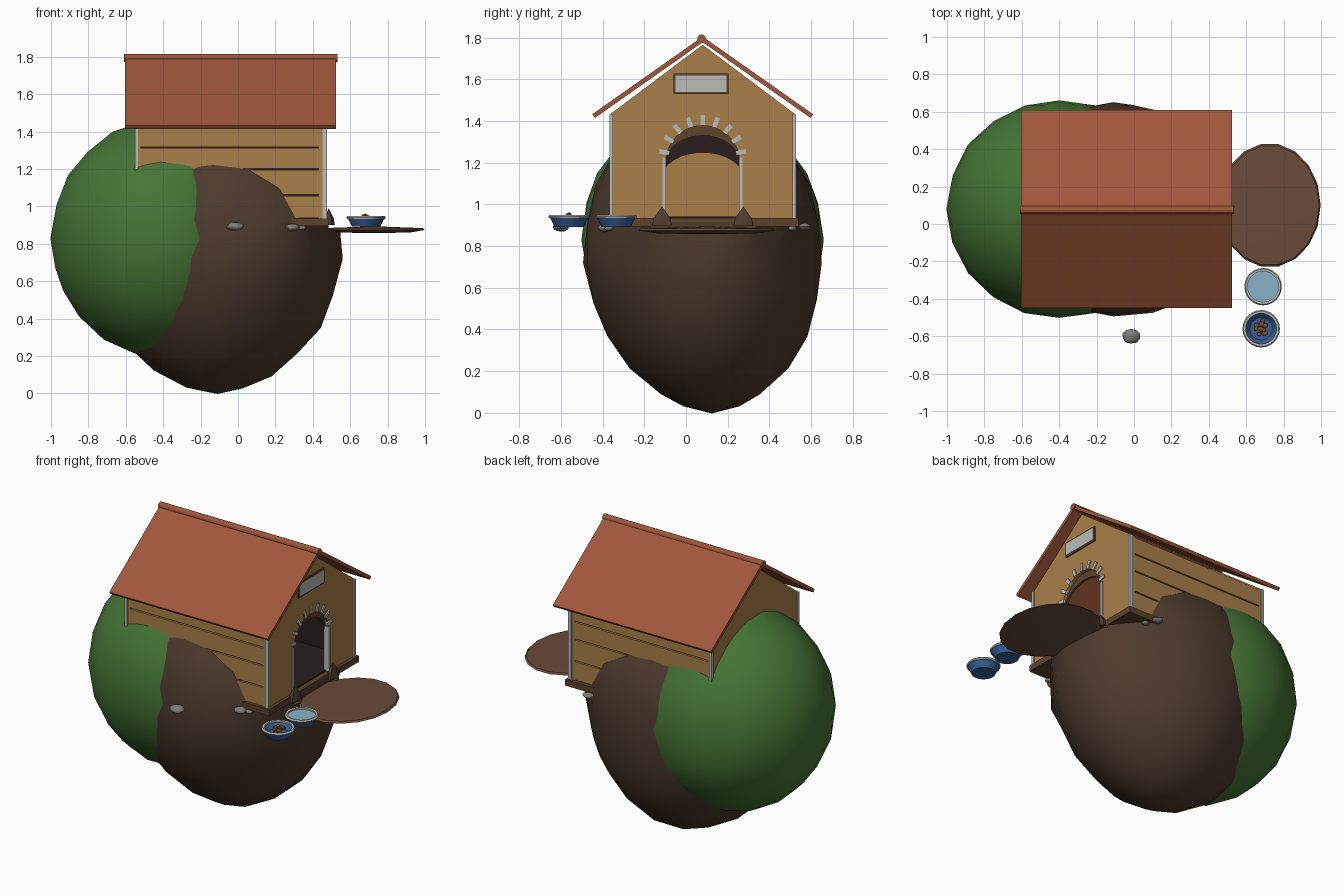
import bpy, bmesh, math, random
from mathutils import Matrix

if "Cube" in bpy.data.objects:
    bpy.data.objects.remove(bpy.data.objects["Cube"])

random.seed(4)
CY = 0.08  # house centre line


def mat(name, r, g, b):
    m = bpy.data.materials.new(name)
    m.diffuse_color = (r, g, b, 1)
    m.use_nodes = True
    m.node_tree.nodes["Principled BSDF"].inputs["Base Color"].default_value = m.diffuse_color
    return m


EARTH = mat("earth", .075, .042, .026)
GRASS = mat("grass", .06, .175, .036)
WOOD = mat("wood", .4, .215, .068)
DARK = mat("dark_wood", .11, .055, .025)
BLACK = mat("dark_inside", .02, .013, .012)
ROOF = mat("roof_red", .35, .095, .042)
PATH = mat("path", .14, .07, .042)
TRIM = mat("trim", .5, .5, .47)
STONE = mat("stone", .22, .2, .18)
BLUE = mat("bowl_blue", .035, .11, .3)
WATER = mat("water", .25, .45, .58)
FOOD = mat("food", .2, .08, .025)


def finish(name, bm, material, smooth=False):
    bmesh.ops.recalc_face_normals(bm, faces=bm.faces[:])
    me = bpy.data.meshes.new(name)
    bm.to_mesh(me)
    bm.free()
    ob = bpy.data.objects.new(name, me)
    bpy.context.collection.objects.link(ob)
    if material:
        me.materials.append(material)
    if smooth:
        bpy.ops.object.select_all(action='DESELECT')
        ob.select_set(True)
        bpy.context.view_layer.objects.active = ob
        bpy.ops.object.shade_smooth_by_angle(angle=math.radians(40))
    return ob


def box(name, x0, x1, y0, y1, z0, z1, material):
    bm = bmesh.new()
    bmesh.ops.create_cube(bm, size=1)
    for v in bm.verts:
        v.co = ((x0 + x1) / 2 + v.co.x * (x1 - x0), (y0 + y1) / 2 + v.co.y * (y1 - y0),
                (z0 + z1) / 2 + v.co.z * (z1 - z0))
    return finish(name, bm, material)


def prism(name, pts, x0, x1, material):
    """Extrude a (y, z) outline along x."""
    bm = bmesh.new()
    f = bm.faces.new([bm.verts.new((x0, y, z)) for y, z in pts])
    r = bmesh.ops.extrude_face_region(bm, geom=[f])
    for v in r["geom"]:
        if isinstance(v, bmesh.types.BMVert):
            v.co.x = x1
    return finish(name, bm, material)


def lathe(name, prof, cx, cy, material, n=24, sx=1, sy=1):
    """Spin an (r, z) profile about a vertical axis."""
    bm = bmesh.new()
    vs = [bm.verts.new((r, 0, z)) for r, z in prof]
    es = [bm.edges.new(p) for p in zip(vs, vs[1:])]
    bmesh.ops.spin(bm, geom=vs + es, cent=(0, 0, 0), axis=(0, 0, 1), angle=2 * math.pi, steps=n)
    bmesh.ops.remove_doubles(bm, verts=bm.verts[:], dist=1e-4)
    for v in bm.verts:
        v.co = (cx + v.co.x * sx, cy + v.co.y * sy, v.co.z)
    return finish(name, bm, material, True)


def lump(name, c, r, material, sub=2, p_up=2, p_low=2, jitter=.012, lean=0):
    """Rounded lump; the exponents make each half boxier or more pointed."""
    bm = bmesh.new()
    bmesh.ops.create_icosphere(bm, subdivisions=sub, radius=1)
    for v in bm.verts:
        p = p_up if v.co.z > 0 else p_low
        k = sum(abs(a) ** p for a in v.co) ** (-1 / p) * (1 + random.uniform(-jitter, jitter))
        v.co = [c[i] + v.co[i] * k * r[i] for i in range(3)]
        v.co.y += lean * max(0, c[2] - v.co.z)
    return finish(name, bm, material, True)


def arc(ry, rz, zc, n=16):
    return [(CY + ry * math.cos(math.pi * i / n), zc + rz * math.sin(math.pi * i / n)) for i in range(n + 1)]


# Earth and grass hills, hollowed where the house and its doorstep sit
hills = [lump("earth_hill", (-.11, CY, .72), (.67, .573, .725), EARTH, 3, 2.25, 1.8, .006, .06),
         lump("grass_hill", (-.4, CY, .83), (.6, .583, .635), GRASS, 3, 2, 2, .006)]
for x0, x1, z0 in ((-.53, .5, .915), (.485, .8, .88)):
    cutter = box("cutter", x0, x1, -.345, .505, z0, 1.7, None)
    cutter.hide_render = True
    for h in hills:
        m = h.modifiers.new("hollow", 'BOOLEAN')
        m.operation, m.solver, m.object = 'DIFFERENCE', 'EXACT', cutter
        bpy.context.view_layer.objects.active = h
        bpy.ops.object.modifier_apply(modifier=m.name)
    bpy.data.objects.remove(cutter)

# Base slab and floor
box("base_slab", -.54, .485, -.375, .54, .895, .935, DARK)
box("floor", -.53, .45, -.34, .5, .935, .942, BLACK)

# Front wall: gable outline with an arched doorway
R = .178
prism("front_wall", [(CY - .44, .935), (CY - R, .935)] + arc(R, R, 1.2)[::-1] +
      [(CY + R, .935), (CY + .44, .935), (CY + .44, 1.435), (CY, 1.765), (CY - .44, 1.435)],
      .43, .465, WOOD)
prism("back_wall", [(CY - .44, .935), (CY + .44, .935), (CY + .44, 1.435), (CY, 1.765),
                    (CY - .44, 1.435)], -.545, -.52, WOOD)

# Side walls: planks over a dark lining, with corner posts
levels = [.935, 1.06, 1.2, 1.315, 1.43]
for s, side in ((-1, "right"), (1, "left")):
    def ys(a, b):
        return sorted((CY + s * a, CY + s * b))
    box(side + "_lining", -.53, .44, *ys(.405, .425), .935, 1.43, BLACK)
    for i in range(4):
        box(f"{side}_plank_{i}", -.54, .46, *ys(.425, .44), levels[i] + .004, levels[i + 1] - .004, WOOD)
    for x0, x1, end in ((-.552, -.535, "back"), (.452, .475, "front")):
        box(f"{end}_{side}_post", x0, x1, *ys(.43, .448), .935, 1.432, TRIM)
    box(side + "_door_jamb", .44, .472, *ys(.175, .192), .935, 1.225, TRIM)

# Inside back: dark lining with a rounded panel
box("back_lining", -.52, -.51, -.34, .5, .942, 1.435, BLACK)
prism("inner_panel", [(CY - .2, .942), (CY + .2, .942)] + arc(.2, .13, 1.12), -.51, -.5, WOOD)

# Arch band and the ring of stones
prism("arch_band", arc(.18, .18, 1.2) + arc(.176, .13, 1.2)[::-1], .432, .445, DARK)
for i in range(9):
    a = math.radians(10 + 20 * i)
    st = box(f"arch_stone_{i}", -.008, .008, -.025, .025, -.011, .011, TRIM)
    st.matrix_world = (Matrix.Translation((.464, CY + .186 * math.cos(a), 1.218 + .186 * math.sin(a)))
                       @ Matrix.Rotation(a, 4, 'X'))

# Sign above the door
box("sign_frame", .46, .474, -.06, .205, 1.53, 1.628, DARK)
box("sign_plate", .47, .477, -.05, .195, 1.54, 1.618, TRIM)

# Roof slopes and ridge pole
for s, side in ((-1, "right"), (1, "left")):
    prism(side + "_roof", [(CY, 1.805), (CY + s * .53, 1.432), (CY + s * .517, 1.415), (CY, 1.778)],
          -.605, .525, ROOF)
prism("ridge_pole", [(CY - .005 + .021 * math.cos(i * math.pi / 6), 1.794 + .021 * math.sin(i * math.pi / 6))
                     for i in range(12)], -.61, .532, ROOF)

# Doorstep path and little earth peaks beside the door
lathe("path", [(0, .858), (.7, .86), (1, .874), (.97, .884), (0, .894)], .725, .1, PATH, 18, .273, .332)
for y, side in ((-.115, "right"), (.275, "left")):
    lathe(side + "_earth_peak", [(0, .9), (.055, .9), (.045, .935), (0, .99)], .485, y, EARTH, 6, .6, 1)

# Feeding bowls
for y, x, kind in ((-.335, .69, "water"), (-.56, .68, "food")):
    lathe(kind + "_bowl", [(0, .892), (.07, .892), (.093, .938), (.082, .938), (.06, .91), (0, .908)], x, y, BLUE)
    lathe(kind + "_bowl_rim", [(.082, .936), (.097, .934), (.1, .942), (.094, .95), (.082, .948), (.082, .936)],
          x, y, TRIM)
lathe("water", [(0, .938), (.083, .938)], .69, -.335, WATER)
for i in range(12):
    a, d = random.uniform(0, 6.28), random.uniform(0, .045)
    lump(f"food_bit_{i}", (.68 + d * math.cos(a), -.56 + d * math.sin(a), .952 - d * .6),
         (.015, .015, .011), FOOD, 1)

# Loose stones
for i, (x, y, z, r) in enumerate([(-.015, -.6, .893, .048), (.29, -.39, .888, .04), (.34, -.37, .885, .025),
                                  (.3, .57, .893, .035), (.34, .51, .885, .025)]):
    lump(f"stone_{i}", (x, y, z), (r, r * .85, r * .5), STONE, 2, jitter=.06)
